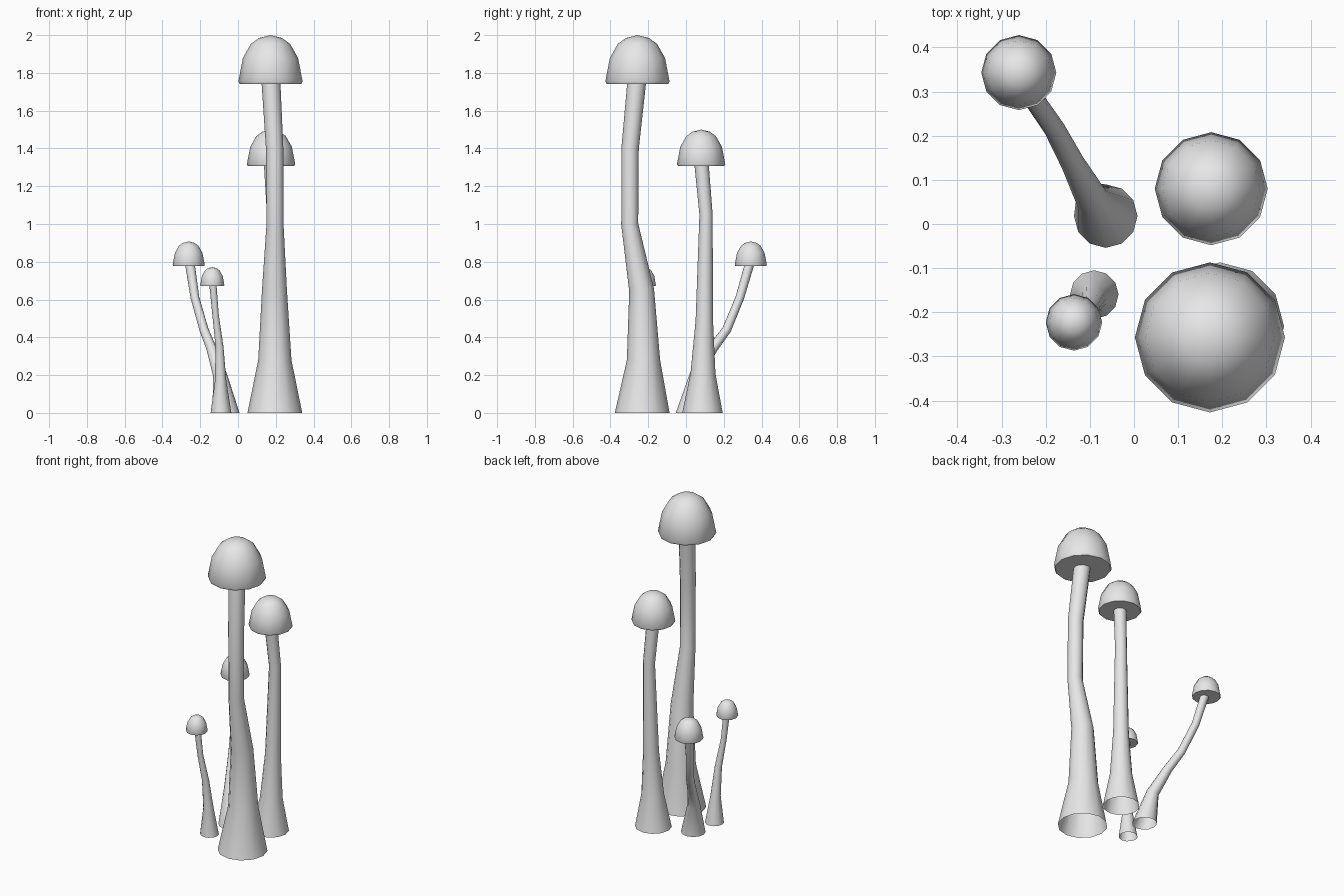
import bpy, bmesh, math
from mathutils import Vector

if "Cube" in bpy.data.objects:
    bpy.data.objects.remove(bpy.data.objects["Cube"], do_unlink=True)

SIDES = 12

grey = bpy.data.materials.new("plain_grey")
grey.use_nodes = True
grey.diffuse_color = (0.8, 0.8, 0.8, 1)
grey.node_tree.nodes["Principled BSDF"].inputs["Base Color"].default_value = (0.8, 0.8, 0.8, 1)


def add_ring(bm, centre, radius, normal=Vector((0, 0, 1))):
    turn = Vector((0, 0, 1)).rotation_difference(normal)
    angles = [math.tau * i / SIDES for i in range(SIDES)]
    return [bm.verts.new(centre + turn @ Vector((radius * math.cos(a), radius * math.sin(a), 0)))
            for a in angles]


def bridge(bm, low, high):
    for i in range(SIDES):
        j = (i + 1) % SIDES
        bm.faces.new((low[i], low[j], high[j], high[i]))


def finish(bm, name):
    mesh = bpy.data.meshes.new(name)
    bm.to_mesh(mesh)
    bm.free()
    mesh.materials.append(grey)
    obj = bpy.data.objects.new(name, mesh)
    bpy.context.collection.objects.link(obj)
    bpy.ops.object.select_all(action='DESELECT')
    obj.select_set(True)
    bpy.context.view_layer.objects.active = obj
    bpy.ops.object.shade_smooth_by_angle(angle=math.radians(50))


# Bent, tapering stem, open at the foot; path rows are x, y, z, radius
def make_stem(name, path):
    bm = bmesh.new()
    points = [Vector(p[:3]) for p in path]
    last = len(points) - 1
    rings = []
    for i, point in enumerate(points):
        normal = Vector((0, 0, 1))
        if 0 < i < last:
            normal = ((points[i] - points[i - 1]).normalized()
                      + (points[i + 1] - points[i]).normalized()).normalized()
        rings.append(add_ring(bm, point, path[i][3], normal))
    for low, high in zip(rings, rings[1:]):
        bridge(bm, low, high)
    finish(bm, name)


# Bell-shaped cap with a narrow turned-in rim and flat underside
CAP_PROFILE = [(0.96, 0), (1, 0.05), (0.86, 0.53), (0.61, 0.82), (0.36, 0.94)]


def make_cap(name, x, y, bottom, top, radius):
    bm = bmesh.new()
    height = top - bottom
    rings = [add_ring(bm, Vector((x, y, bottom + h * height)), r * radius)
             for r, h in CAP_PROFILE]
    for low, high in zip(rings, rings[1:]):
        bridge(bm, low, high)
    bm.faces.new(list(reversed(rings[0])))
    tip = bm.verts.new((x, y, top))
    for i in range(SIDES):
        bm.faces.new((rings[-1][i], rings[-1][(i + 1) % SIDES], tip))
    finish(bm, name)


# Tallest mushroom
make_stem("tall_stem", [
    (0.195, -0.232, 0, 0.145), (0.195, -0.225, 0.28, 0.088), (0.193, -0.235, 0.65, 0.066),
    (0.196, -0.298, 1.0, 0.045), (0.194, -0.296, 1.4, 0.046), (0.174, -0.26, 1.76, 0.05)])
make_cap("tall_cap", 0.172, -0.257, 1.742, 2.0, 0.17)

# Second mushroom
make_stem("medium_stem", [
    (0.17, 0.087, 0, 0.107), (0.173, 0.09, 0.21, 0.066), (0.18, 0.097, 0.49, 0.046),
    (0.188, 0.106, 1.05, 0.035), (0.175, 0.082, 1.32, 0.038)])
make_cap("medium_cap", 0.175, 0.08, 1.307, 1.5, 0.128)

# Leaning mushroom
make_stem("leaning_stem", [
    (-0.064, 0.018, 0, 0.072), (-0.095, 0.056, 0.2, 0.037), (-0.14, 0.14, 0.34, 0.027),
    (-0.18, 0.215, 0.44, 0.024), (-0.228, 0.285, 0.61, 0.023), (-0.255, 0.337, 0.79, 0.026)])
make_cap("leaning_cap", -0.261, 0.343, 0.777, 0.908, 0.085)

# Smallest mushroom
make_stem("small_stem", [
    (-0.09, -0.16, 0, 0.055), (-0.092, -0.168, 0.17, 0.03), (-0.098, -0.188, 0.35, 0.021),
    (-0.119, -0.212, 0.52, 0.017), (-0.133, -0.22, 0.68, 0.019)])
make_cap("small_cap", -0.136, -0.223, 0.671, 0.772, 0.064)
